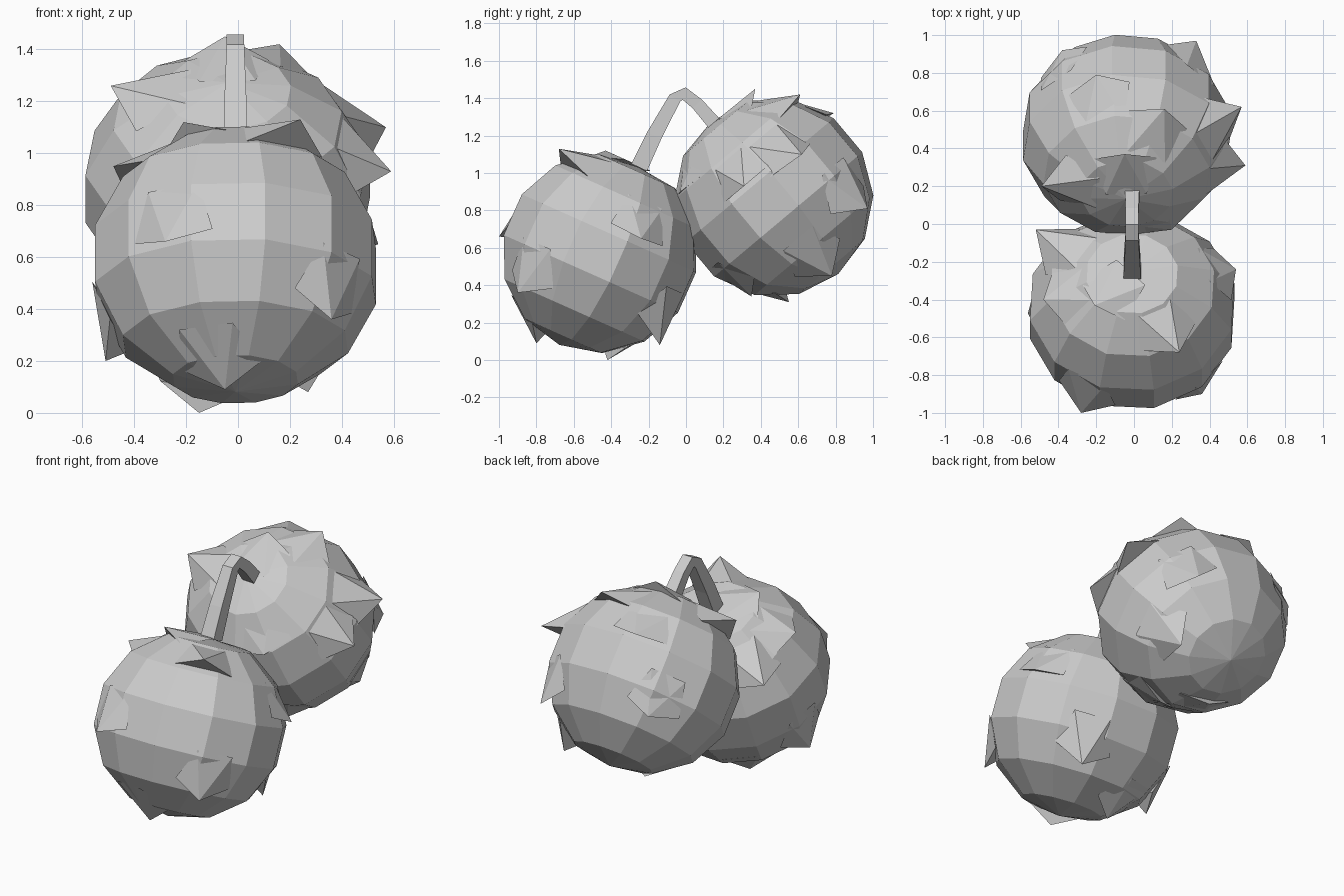
import bpy, bmesh, math
from mathutils import Vector, Matrix

cube = bpy.data.objects.get("Cube")
if cube:
    bpy.data.objects.remove(cube, do_unlink=True)

grey = bpy.data.materials.new("plain grey")
grey.use_nodes = True
COLOUR = (0.6, 0.6, 0.6, 1)
grey.diffuse_color = COLOUR
grey.node_tree.nodes["Principled BSDF"].inputs["Base Color"].default_value = COLOUR

RADIUS = 0.535
WIDTH = 1.06  # fruits are a little wider than deep


def finish(name, bm):
    bmesh.ops.recalc_face_normals(bm, faces=bm.faces)
    mesh = bpy.data.meshes.new(name)
    bm.to_mesh(mesh)
    bm.free()
    mesh.materials.append(grey)
    obj = bpy.data.objects.new(name, mesh)
    bpy.context.collection.objects.link(obj)
    return obj


def add_thorn(bm, tip, centre, pole):
    """Broad pointed flap lifting off the skin, its tail running towards the pole."""
    out = (tip - centre).normalized()
    up = (pole - out * pole.dot(out)).normalized()
    side = out.cross(up)

    def on_skin(across, along):
        d = (out * RADIUS + side * across + up * along).normalized() * RADIUS * 0.98
        d.x *= WIDTH
        return centre + d

    pts = [tip, on_skin(-0.17, 0.04), on_skin(0.17, 0.04),
           on_skin(0.12, 0.28), on_skin(-0.12, 0.28)]
    v = [bm.verts.new(p) for p in pts]
    for a, b in ((1, 2), (2, 3), (3, 4), (4, 1)):
        bm.faces.new((v[0], v[a], v[b]))
    bm.faces.new(v[:0:-1])


def fruit(name, centre, tilt, turn, dimple, tips):
    centre = Vector(centre)
    rot = Matrix.Rotation(math.radians(tilt), 4, 'X')
    pole = rot @ Vector((0, 0, 1))
    bm = bmesh.new()
    bmesh.ops.create_uvsphere(bm, u_segments=12, v_segments=7, radius=RADIUS)
    # slight dimple where the stem joins
    for v in bm.verts:
        if v.co.z > RADIUS * 0.99:
            v.co.z -= dimple
    bm.transform(Matrix.Translation(centre) @ Matrix.Diagonal((WIDTH, 1, 1, 1))
                 @ rot @ Matrix.Rotation(math.radians(turn), 4, 'Z'))
    for t in tips:
        add_thorn(bm, Vector(t), centre, pole)
    return finish(name, bm)


# Front, lower fruit
fruit("front_fruit", (-0.01, -0.46, 0.57), -24, 12, 0.03, [
    (-0.28, -1.0, 0.66), (0.36, -0.9, 0.36), (-0.51, -0.5, 0.2),
    (-0.15, -0.42, 0.0), (0.27, -0.14, 0.08), (-0.05, -0.8, 0.09),
    (0.24, -0.68, 1.13), (-0.21, -0.43, 1.12), (-0.48, -0.4, 0.95),
    (-0.52, -0.03, 0.77), (0.54, -0.24, 0.65)])

# Rear, higher fruit
fruit("rear_fruit", (-0.04, 0.47, 0.87), 40, 8, 0.01, [
    (-0.49, 0.2, 1.26), (0.16, 0.61, 1.42), (-0.05, 0.37, 1.45),
    (0.57, 0.62, 1.1), (0.59, 0.31, 0.93), (0.33, 0.97, 0.81),
    (-0.38, 0.92, 0.9), (-0.2, 0.79, 1.32), (0.1, 0.35, 0.34),
    (-0.1, 0.55, 0.31), (0.3, 0.78, 0.45), (0.2, -0.03, 0.9)])

# Bent stem joining both fruits: square rings along a path
path = [(-0.25, 1.03, 0.046), (-0.17, 1.2, 0.042), (-0.06, 1.4, 0.034),
        (-0.01, 1.425, 0.034), (0.06, 1.37, 0.034), (0.19, 1.22, 0.04)]
bm = bmesh.new()
rings = []
for i, (y, z, half) in enumerate(path):
    a, b = path[max(i - 1, 0)], path[min(i + 1, len(path) - 1)]
    along = Vector((0, b[0] - a[0], b[1] - a[1])).normalized()
    across = Vector((1, 0, 0))
    normal = across.cross(along)
    rings.append([bm.verts.new(Vector((-0.01, y, z)) + across * sx * half + normal * sn * half)
                  for sx, sn in ((-1, -1), (1, -1), (1, 1), (-1, 1))])
for lower, upper in zip(rings, rings[1:]):
    for k in range(4):
        n = (k + 1) % 4
        bm.faces.new((lower[k], lower[n], upper[n], upper[k]))
bm.faces.new(rings[0])
bm.faces.new(rings[-1])
finish("stem", bm)
